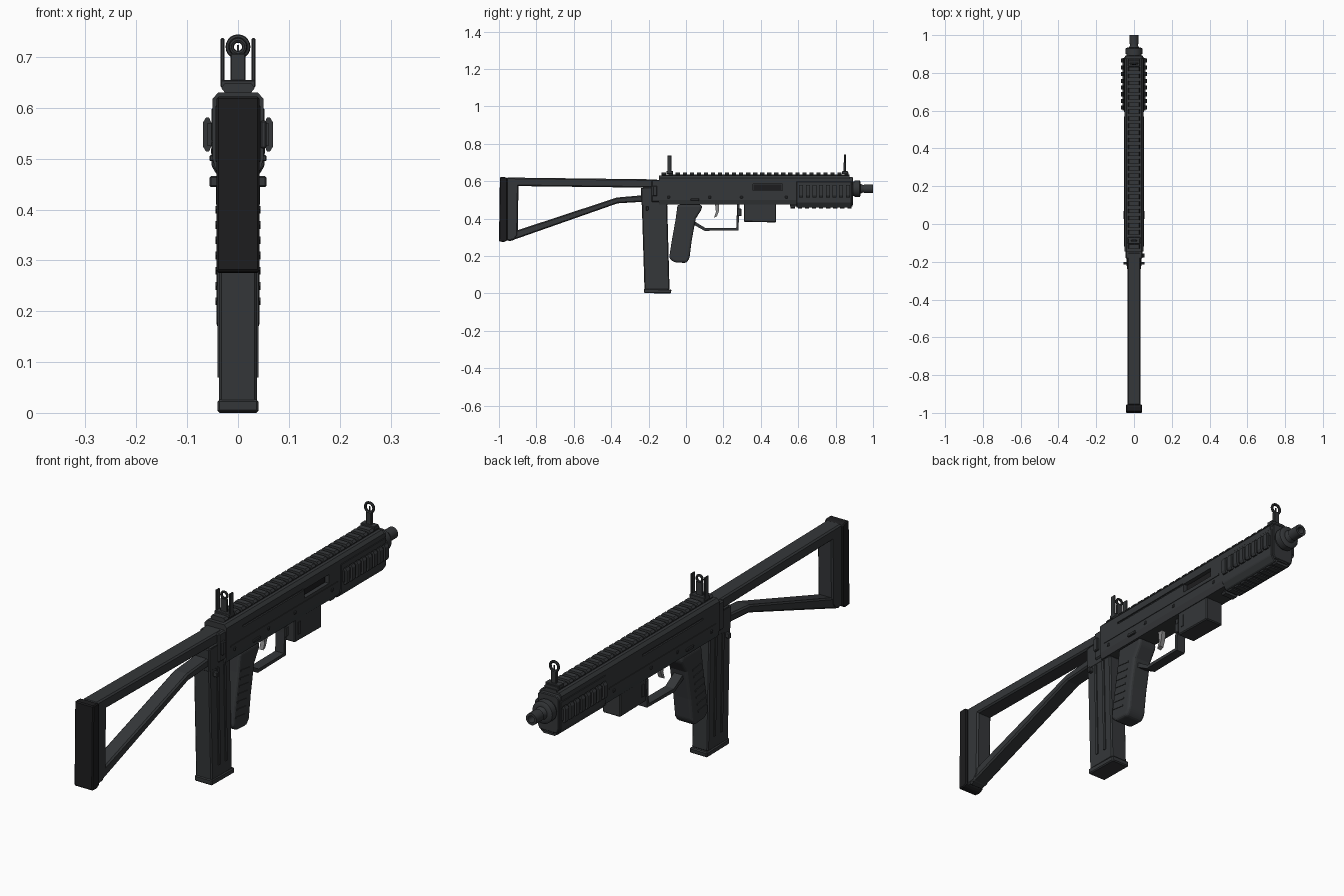
import bpy, bmesh, math
from mathutils import Vector

if "Cube" in bpy.data.objects:
    bpy.data.objects.remove(bpy.data.objects["Cube"])

def material(name, c):
    m = bpy.data.materials.new(name)
    m.diffuse_color = (*c, 1)
    m.use_nodes = True
    m.node_tree.nodes["Principled BSDF"].inputs["Base Color"].default_value = m.diffuse_color
    return m

DARK = material("dark_polymer", (0.035, 0.038, 0.041))
BLACK = material("black_rubber", (0.012, 0.012, 0.013))
STEEL = material("steel", (0.25, 0.25, 0.25))

def finish(name, bm, mat=DARK, bevel=0, seg=1):
    bmesh.ops.recalc_face_normals(bm, faces=bm.faces)
    me = bpy.data.meshes.new(name)
    bm.to_mesh(me)
    bm.free()
    ob = bpy.data.objects.new(name, me)
    bpy.context.collection.objects.link(ob)
    me.materials.append(mat)
    if bevel:
        b = ob.modifiers.new("bevel", 'BEVEL')
        b.width, b.segments, b.limit_method = bevel, seg, 'ANGLE'
    return ob

def extrude(bm, pts, offset):
    f = bm.faces.new([bm.verts.new(p) for p in pts])
    r = bmesh.ops.extrude_face_region(bm, geom=[f])
    bmesh.ops.translate(bm, vec=offset, verts=[v for v in r['geom'] if isinstance(v, bmesh.types.BMVert)])

def side(name, pts, hw, mat=DARK, bevel=0, seg=1):
    """side profile in (y, z), centred on x"""
    bm = bmesh.new()
    extrude(bm, [(-hw, y, z) for y, z in pts], (2 * hw, 0, 0))
    return finish(name, bm, mat, bevel, seg)

def section(name, pts, spans, mat=DARK, bevel=0):
    """cross-section in (x, z), extruded over each y span"""
    bm = bmesh.new()
    for a, b in spans:
        extrude(bm, [(x, a, z) for x, z in pts], (0, b - a, 0))
    return finish(name, bm, mat, bevel)

def boxes(name, items, mat=DARK, bevel=0):
    """each item is x0, x1, y0, y1, z0, z1"""
    bm = bmesh.new()
    for x0, x1, y0, y1, z0, z1 in items:
        extrude(bm, [(x0, y0, z0), (x1, y0, z0), (x1, y1, z0), (x0, y1, z0)], (0, 0, z1 - z0))
    return finish(name, bm, mat, bevel)

def both(items):
    return items + [(-b, -a, *r) for a, b, *r in items]

def cut(ob, cutter):
    m = ob.modifiers.new("cut", 'BOOLEAN')
    m.object, m.operation, m.solver = cutter, 'DIFFERENCE', 'EXACT'
    bpy.context.view_layer.objects.active = ob
    bpy.ops.object.modifier_apply(modifier="cut")
    bpy.data.objects.remove(cutter)

def lathe(name, rings, z, mat=DARK, n=20):
    """rings of (y, radius) around a y axis at height z"""
    bm = bmesh.new()
    loops = [[bm.verts.new((r * math.cos(t * math.tau / n), y, z + r * math.sin(t * math.tau / n)))
              for t in range(n)] for y, r in rings]
    for a, b in zip(loops, loops[1:]):
        for i in range(n):
            bm.faces.new((a[i], a[(i + 1) % n], b[(i + 1) % n], b[i]))
    bm.faces.new(loops[0])
    bm.faces.new(loops[-1])
    ob = finish(name, bm, mat)
    bpy.ops.object.select_all(action='DESELECT')
    ob.select_set(True)
    bpy.context.view_layer.objects.active = ob
    bpy.ops.object.shade_smooth_by_angle(angle=math.radians(35))
    return ob

def ring(name, y, z, r, t):
    bpy.ops.mesh.primitive_torus_add(major_radius=r, minor_radius=t, major_segments=20, minor_segments=8,
                                     location=(0, y, z), rotation=(math.pi / 2, 0, 0))
    ob = bpy.context.object
    ob.name = name
    ob.data.materials.append(DARK)
    bpy.ops.object.shade_smooth_by_angle()

# receiver: chamfered section with side grooves and a right-hand ejection port
receiver = section("receiver", [(-.043, .475), (.043, .475), (.05, .5), (.05, .618), (.039, .63),
                                (-.039, .63), (-.05, .618), (-.05, .5)], [(-.145, .875)])
cut(receiver, boxes("groove_cutter", both([(.044, .08, -.04, .352, .583, .591)])))
cut(receiver, boxes("port_cutter", [(.03, .08, .357, .517, .55, .586)]))
boxes("bolt", [(.026, .036, .36, .51, .553, .583)], BLACK)
boxes("receiver_seam", both([(.048, .0525, -.12, .57, .532, .537)]))
section("handguard", [(-.036, .46), (.036, .46), (.052, .485), (.052, .6), (-.052, .6), (-.052, .485)],
        [(.59, .885)], bevel=.003)
section("front_cap", [(-.04, .47), (.04, .47), (.048, .49), (.048, .61), (.038, .622),
                      (-.038, .622), (-.048, .61), (-.048, .49)], [(.87, .892)], bevel=.003)

# accessory rails: top, sides and underside
def teeth(a, b, pitch):
    n = round((b - a) / pitch)
    p = (b - a) / n
    return [(a + i * p, a + i * p + p * .6) for i in range(n)]

section("top_rail_base", [(-.026, .625), (.026, .625), (.026, .637), (-.026, .637)], [(-.13, .875)])
section("top_rail_teeth", [(-.026, .63), (.026, .63), (.033, .639), (.026, .648), (-.026, .648), (-.033, .639)],
        teeth(-.13, .885, .037))
for s, n in ((1, "right"), (-1, "left")):
    section(n + "_rail_base", [(s * .05, .525), (s * .06, .525), (s * .06, .57), (s * .05, .57)], [(.6, .88)])
    section(n + "_rail_teeth", [(s * .05, .53), (s * .057, .514), (s * .063, .514), (s * .069, .524),
                                (s * .069, .571), (s * .063, .581), (s * .057, .581), (s * .05, .565)],
            teeth(.605, .89, .036))
section("bottom_rail_base", [(-.022, .48), (.022, .48), (.022, .465), (-.022, .465)], [(.555, .89)])
section("bottom_rail_teeth", [(-.024, .47), (-.032, .462), (-.026, .455), (.026, .455), (.032, .462), (.024, .47)],
        teeth(.56, .9, .036))

# barrel and muzzle
lathe("barrel", [(.88, .04), (.9, .04), (.9, .045), (.928, .045), (.934, .036), (.934, .026), (.948, .02),
                 (.953, .02), (.953, .024), (1, .024), (1, .014), (.94, .013)], .56)

# sights
boxes("rear_sight_body", both([(.027, .034, -.1, -.077, .645, .737)]) +
      [(-.034, .034, -.105, -.07, .64, .655), (-.015, .015, -.093, -.084, .65, .707)], bevel=.002)
ring("rear_sight_aperture", -.088, .72, .013, .005)
boxes("front_sight_body", [(-.032, .032, .835, .865, .638, .654), (-.012, .012, .843, .856, .65, .703)], bevel=.002)
ring("front_sight_ring", .85, .72, .019, .0055)
boxes("front_sight_post", [(-.002, .002, .848, .852, .7, .724)])

# skeleton stock
side("stock_top_bar", [(-.96, .62), (-.15, .61), (-.15, .565), (-.96, .575)], .034, bevel=.006)
side("stock_rear_bar", [(-.965, .615), (-.895, .61), (-.9, .31), (-.92, .285), (-.965, .282)], .034, bevel=.006)
side("stock_lower_bar", [(-.95, .277), (-.366, .482), (-.2, .492), (-.2, .528), (-.37, .513), (-.95, .322)],
     .032, bevel=.006)
side("butt_pad", [(-1, .278), (-.972, .275), (-.955, .285), (-.955, .615), (-.965, .622), (-.995, .622)],
     .042, BLACK, .004)
side("stock_mount", [(-.185, .49), (-.14, .49), (-.14, .608), (-.185, .608)], .044, bevel=.005)
boxes("stock_latch", [(.044, .056, -.178, -.155, .52, .575)], bevel=.003)

# rear magazine
side("magazine", [(-.23, .57), (-.237, .5), (-.222, .02), (-.088, .02), (-.103, .57)], .037, bevel=.005)
side("magazine_well", [(-.241, .565), (-.238, .47), (-.1, .47), (-.1, .565)], .038, bevel=.004)
side("magazine_floor", [(-.225, .002), (-.08, 0), (-.078, .022), (-.226, .026)], .04, bevel=.004)
for i, y in enumerate((-.185, -.14)):
    side(f"magazine_rib_{i}", [(y - .006, .47), (y + .006, .47), (y + .016, .07), (y + .004, .07)], .0405)

# pistol grip with finger ribs
side("grip", [(-.045, .475), (.085, .475), (.085, .452), (.052, .4), (.03, .28), (.018, .185), (.0, .163),
              (-.065, .167), (-.09, .19), (-.078, .27), (-.055, .4)], .042, bevel=.013, seg=3)
for i in range(7):
    z = .22 + i * .03
    y = -.076 + i * .0055
    side(f"grip_rib_{i}", [(y, z), (y + .06, z - .008), (y + .06, z - .001), (y, z + .007)], .0445)

# trigger and guard
side("trigger_guard_bottom", [(.04, .368), (.1, .335), (.28, .338), (.28, .35), (.105, .349), (.05, .383)], .02)
side("trigger_guard_front", [(.268, .338), (.28, .338), (.287, .48), (.274, .48)], .02)
boxes("guard_catch", [(-.024, .024, .272, .296, .413, .455)], bevel=.003)
side("trigger", [(.155, .48), (.178, .48), (.176, .44), (.165, .412), (.15, .405), (.16, .435)], .009, STEEL)

# front housing under the receiver
side("front_housing", [(.31, .48), (.482, .48), (.482, .38), (.31, .383)], .04, bevel=.004)
boxes("housing_catch", both([(.04, .043, .33, .345, .41, .46)]))

# selector levers and pins
boxes("selectors", both([(.042, .056, .025, .07, .495, .507)]), bevel=.002)
boxes("pins", both([(.048, .0535, y, y + .014, .508, .522) for y in (-.1, .12, .29, .53)]), bevel=.003)
boxes("side_buttons", both([(.036, .056, -.215, -.2, .444, .466)]), bevel=.003)
